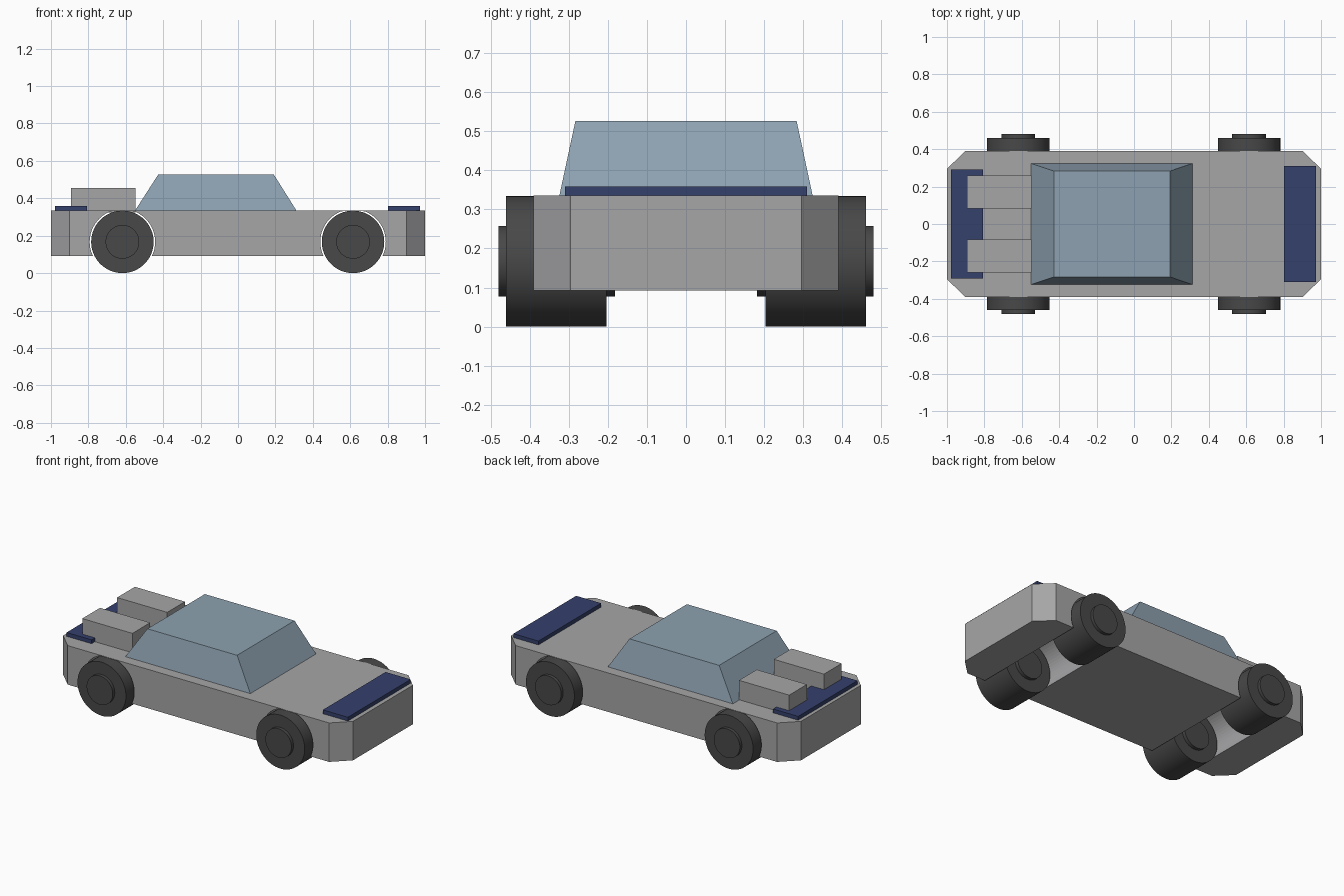
import bpy, bmesh, math
from mathutils import Matrix, Vector

if "Cube" in bpy.data.objects:
    bpy.data.objects.remove(bpy.data.objects["Cube"])


def material(name, rgb):
    m = bpy.data.materials.new(name)
    m.use_nodes = True
    m.diffuse_color = (*rgb, 1)
    m.node_tree.nodes["Principled BSDF"].inputs["Base Color"].default_value = (*rgb, 1)
    return m


grey = material("body grey", (0.38, 0.38, 0.39))
glass = material("glass blue", (0.27, 0.36, 0.44))
navy = material("navy", (0.035, 0.052, 0.15))
rubber = material("dark rubber", (0.065, 0.065, 0.065))


def finish(name, bm, mat):
    bmesh.ops.recalc_face_normals(bm, faces=bm.faces[:])
    mesh = bpy.data.meshes.new(name)
    bm.to_mesh(mesh)
    bm.free()
    mesh.materials.append(mat)
    obj = bpy.data.objects.new(name, mesh)
    bpy.context.collection.objects.link(obj)
    return obj


def prism(name, outline, offset, mat):
    """Extrude a closed outline of 3D points along an offset."""
    bm = bmesh.new()
    face = bm.faces.new([bm.verts.new(p) for p in outline])
    ext = bmesh.ops.extrude_face_region(bm, geom=[face])
    verts = [g for g in ext["geom"] if isinstance(g, bmesh.types.BMVert)]
    bmesh.ops.translate(bm, verts=verts, vec=Vector(offset))
    return finish(name, bm, mat)


def box(name, x, y, z, mat):
    outline = [(x[i], y[j], z[0]) for i, j in ((0, 0), (1, 0), (1, 1), (0, 1))]
    return prism(name, outline, (0, 0, z[1] - z[0]), mat)


def wheel(name, x, side):
    """Tyre with a narrower hub that runs right through it."""
    bm = bmesh.new()
    for radius, y0, y1 in ((0.167, 0.204, 0.46), (0.09, 0.182, 0.48)):
        place = Matrix.Translation((x, side * (y0 + y1) / 2, AXLE_Z)) @ Matrix.Rotation(math.pi / 2, 4, "X")
        bmesh.ops.create_cone(bm, cap_ends=True, segments=64, radius1=radius,
                              radius2=radius, depth=y1 - y0, matrix=place)
    obj = finish(name, bm, rubber)
    bpy.ops.object.select_all(action="DESELECT")
    obj.select_set(True)
    bpy.context.view_layer.objects.active = obj
    bpy.ops.object.shade_smooth_by_angle(angle=math.radians(35))


DECK, AXLE_Z = 0.335, 0.167
AXLES = {"rear": -0.618, "front": 0.615}

# Body slab with chamfered corners
quarter = [(1, 0.295), (0.902, 0.39)]
outline = quarter + [(-x, y) for x, y in reversed(quarter)]
outline += [(-x, -y) for x, y in outline]
body = prism("body", [(x, y, 0.092) for x, y in outline], (0, 0, DECK - 0.092), grey)

# Wheel arches cut across the full width, stopping just under the deck
for end, ax in AXLES.items():
    angles = [2 * math.pi * i / 64 for i in range(64)]
    ring = [(ax + 0.175 * math.cos(a), -0.5, min(AXLE_Z + 0.175 * math.sin(a), DECK - 0.003))
            for a in angles]
    cutter = prism(end + "_arch_cutter", ring, (0, 1, 0), grey)
    cutter.hide_render = True
    cutter.hide_viewport = True
    cut = body.modifiers.new(end + " arch", "BOOLEAN")
    cut.operation = "DIFFERENCE"
    cut.solver = "EXACT"
    cut.object = cutter

# Bake the arches into the body and drop the cutters
evaluated = body.evaluated_get(bpy.context.evaluated_depsgraph_get())
baked = bpy.data.meshes.new_from_object(evaluated)
body.modifiers.clear()
body.data = baked
for end in AXLES:
    bpy.data.objects.remove(bpy.data.objects[end + "_arch_cutter"])

# Cabin: a box whose roof is pulled in
cabin = box("cabin", (-0.55, 0.312), (-0.324, 0.324), (DECK, 0.526), glass)
for v in cabin.data.vertices:
    if v.co.z > 0.5:
        v.co.x = 0.192 if v.co.x > 0 else -0.427
        v.co.y = math.copysign(0.283, v.co.y)

# Deck panels
box("front_panel", (0.802, 0.974), (-0.309, 0.309), (DECK, 0.359), navy)
box("rear_panel", (-0.978, -0.806), (-0.292, 0.292), (DECK, 0.359), navy)

# Wheels and rear engine boxes on both sides
for side, label in ((1, "back"), (-1, "near")):
    box(label + "_engine_box", (-0.893, -0.547), sorted((side * 0.084, side * 0.259)),
        (DECK - 0.01, 0.456), grey)
    for end, ax in AXLES.items():
        wheel(f"{end}_{label}_wheel", ax, side)
